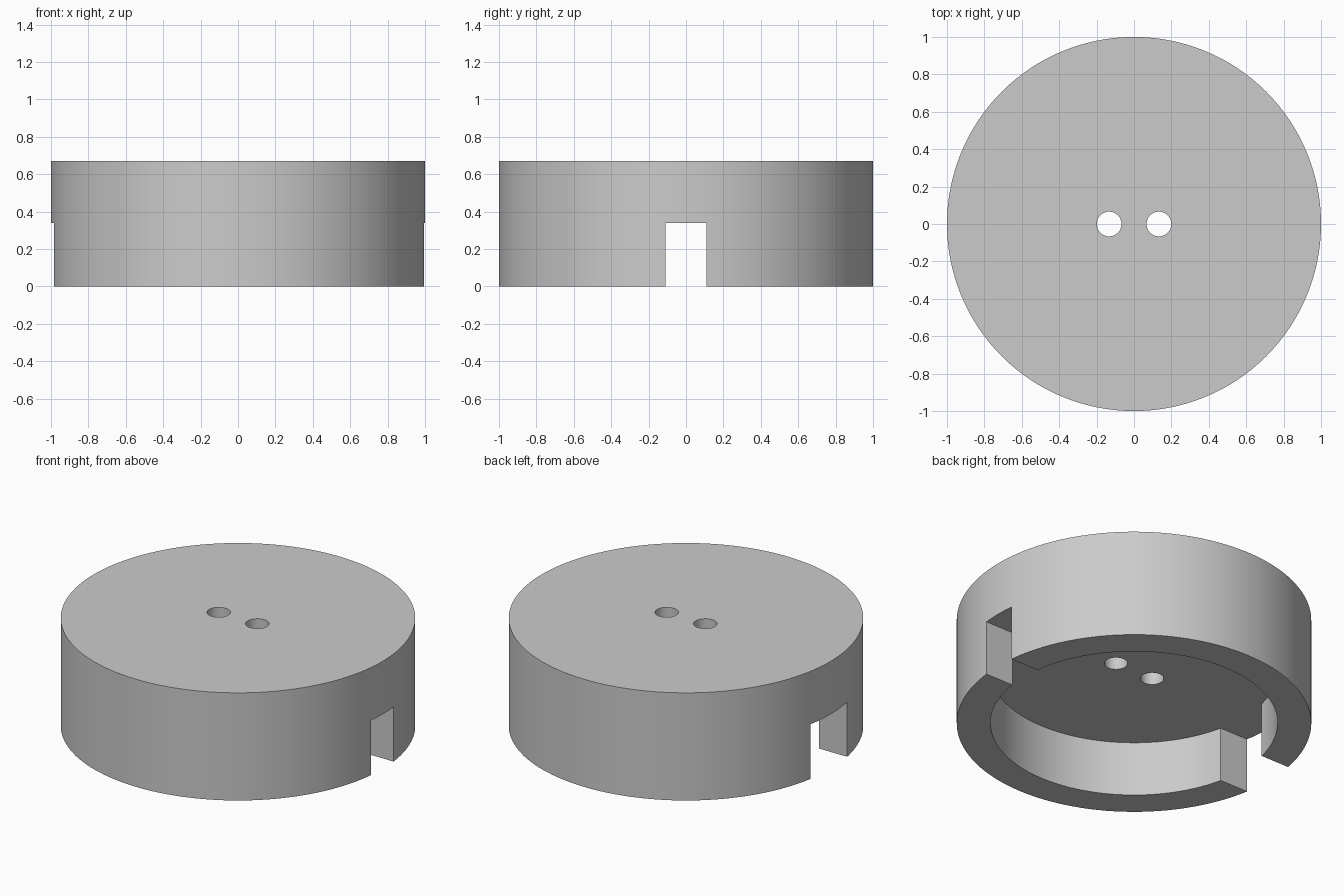
import bpy
import math

# Remove the default cube
cube = bpy.data.objects.get("Cube")
if cube:
    bpy.data.objects.remove(cube, do_unlink=True)

HEIGHT, CEILING, BELOW = 0.67, 0.34, -0.2

grey = bpy.data.materials.new("plain grey")
grey.use_nodes = True
colour = (0.6, 0.6, 0.6, 1)
grey.diffuse_color = colour
grey.node_tree.nodes["Principled BSDF"].inputs["Base Color"].default_value = colour


def cylinder(name, radius, z0, z1, x=0, sides=128):
    bpy.ops.mesh.primitive_cylinder_add(
        vertices=sides, radius=radius, depth=z1 - z0, location=(x, 0, (z0 + z1) / 2))
    obj = bpy.context.object
    obj.name = name
    obj.data.materials.append(grey)
    return obj


def slot(name, side, half_width):
    # Box running from inside the cavity out through the wall
    bpy.ops.mesh.primitive_cube_add(size=1, location=(side * 0.85, 0, (CEILING + BELOW) / 2))
    obj = bpy.context.object
    obj.name = name
    obj.scale = (0.7, 2 * half_width, CEILING - BELOW)
    bpy.ops.object.transform_apply(location=False, rotation=False, scale=True)
    obj.data.materials.append(grey)
    return obj


# Round cap body
body = cylinder("round_cap", 1, 0, HEIGHT)

# Cavity, two wall slots of different width, two through holes
cutters = [
    cylinder("cavity_cutter", 0.81, BELOW, CEILING),
    slot("left_slot_cutter", 1, 0.11),
    slot("right_slot_cutter", -1, 0.18),
]
for name, side in (("left", 1), ("right", -1)):
    cutters.append(cylinder(name + "_hole_cutter", 0.066, BELOW, 1, side * 0.133, 48))

bpy.ops.object.select_all(action="DESELECT")
body.select_set(True)
bpy.context.view_layer.objects.active = body
for cutter in cutters:
    cut = body.modifiers.new(cutter.name, "BOOLEAN")
    cut.operation = "DIFFERENCE"
    cut.solver = "EXACT"
    cut.object = cutter
    bpy.ops.object.modifier_apply(modifier=cut.name)

for cutter in cutters:
    bpy.data.objects.remove(cutter, do_unlink=True)

bpy.ops.object.shade_smooth_by_angle(angle=math.radians(30))
